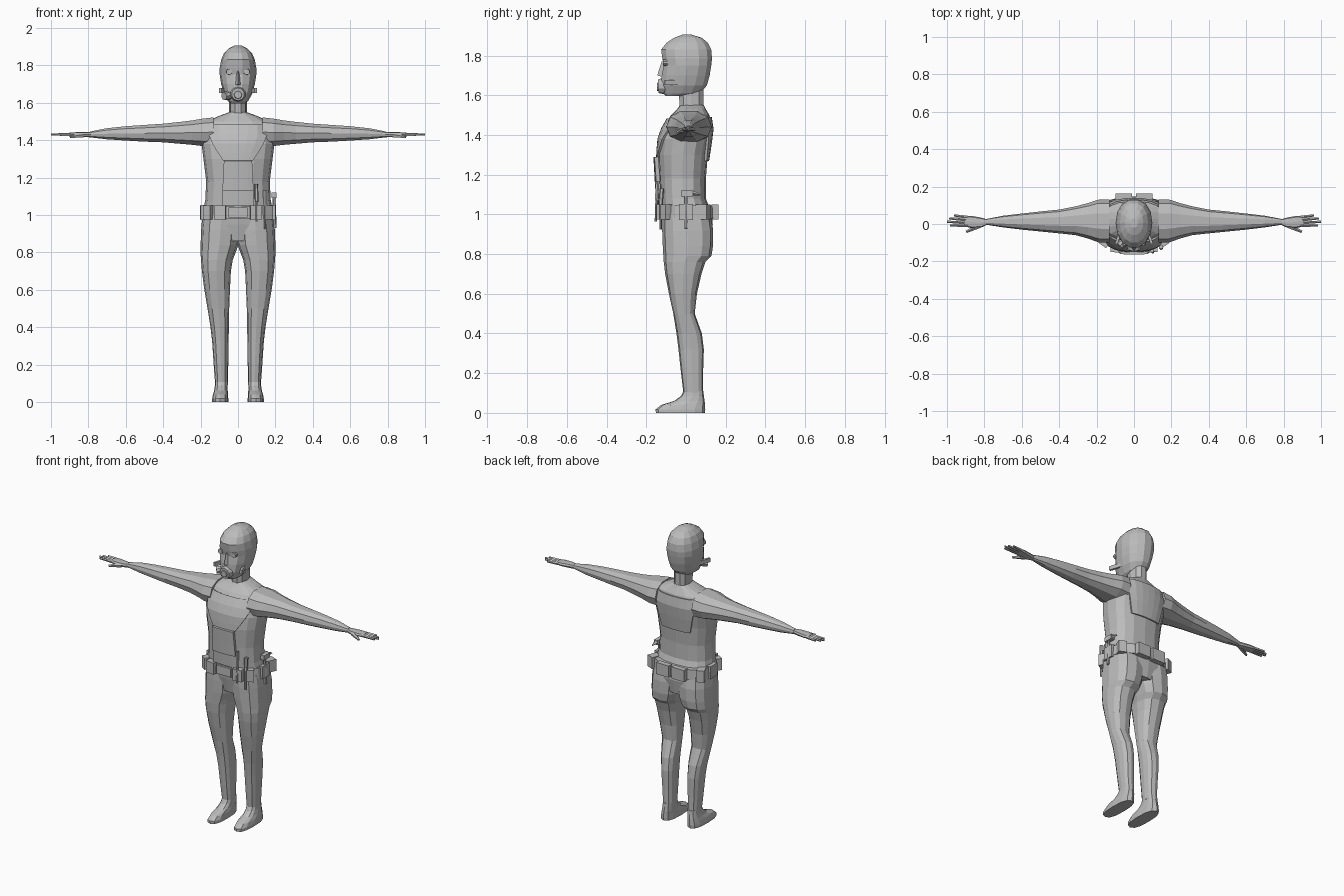
import bpy, bmesh, math
from mathutils import Vector, Matrix

grey = bpy.data.materials.new("plain_grey")
grey.diffuse_color = (0.5, 0.5, 0.5, 1)


def finish(name, bm, mirror=False):
    bmesh.ops.recalc_face_normals(bm, faces=bm.faces)
    me = bpy.data.meshes.new(name)
    bm.to_mesh(me)
    bm.free()
    me.materials.append(grey)
    ob = bpy.data.objects.new(name, me)
    bpy.context.collection.objects.link(ob)
    if mirror:
        ob.modifiers.new("mirror", 'MIRROR').use_mirror_merge = False
    return ob


def oval(u0, u1, v0, v1, sides, n=2.3):
    """Rounded-box outline inside the rectangle u0..u1, v0..v1."""
    pts = []
    for i in range(sides):
        a = 2 * math.pi * i / sides
        c, s = math.cos(a), math.sin(a)
        pts.append(((u0 + u1) / 2 + (u1 - u0) / 2 * math.copysign(abs(c) ** (2 / n), c),
                    (v0 + v1) / 2 + (v1 - v0) / 2 * math.copysign(abs(s) ** (2 / n), s)))
    return pts


def loft(name, rings, mirror=False):
    bm = bmesh.new()
    loops = [[bm.verts.new(p) for p in r] for r in rings]
    k = len(loops[0])
    for a, b in zip(loops, loops[1:]):
        for i in range(k):
            bm.faces.new((a[i], a[(i + 1) % k], b[(i + 1) % k], b[i]))
    bm.faces.new(loops[0])
    bm.faces.new(loops[-1])
    return finish(name, bm, mirror)


def stack(name, rows, sides=12, n=2.3, mirror=False):
    """Loft upward; rows are z, x0, x1, y_front, y_back."""
    return loft(name, [[(x, y, z) for x, y in oval(x0, x1, f, b, sides, n)]
                       for z, x0, x1, f, b in rows], mirror)


def box(name, c, s, mirror=False, turn=0):
    bm = bmesh.new()
    bmesh.ops.create_cube(bm, size=1, matrix=Matrix.Translation(c)
                          @ Matrix.Rotation(turn, 4, 'Z') @ Matrix.Diagonal((*s, 1)))
    return finish(name, bm, mirror)


def rod(name, a, b, r0, r1, sides=6, mirror=False):
    a, b = Vector(a), Vector(b)
    bm = bmesh.new()
    m = Matrix.Translation((a + b) / 2) @ (b - a).to_track_quat('Z', 'Y').to_matrix().to_4x4()
    bmesh.ops.create_cone(bm, cap_ends=True, segments=sides, radius1=r0, radius2=r1,
                          depth=(b - a).length, matrix=m)
    return finish(name, bm, mirror)


# torso: z, half width, front, back
TORSO = [(.86, .12, -.10, .12), (.95, .19, -.118, .135), (1.0, .19, -.125, .13),
         (1.08, .175, -.13, .10), (1.18, .17, -.135, .10), (1.3, .185, -.142, .11),
         (1.38, .195, -.135, .125), (1.45, .19, -.11, .132), (1.5, .165, -.075, .118),
         (1.53, .10, -.045, .10), (1.55, .045, -.03, .09)]
stack("torso", [(z, -w, w, f, b) for z, w, f, b in TORSO], 16, 2.5)


def torso_y(x, z, back):
    for p, q in zip(TORSO, TORSO[1:]):
        if p[0] <= z <= q[0]:
            t = (z - p[0]) / (q[0] - p[0])
            w, f, b = [p[i] + (q[i] - p[i]) * t for i in (1, 2, 3)]
            d = (b - f) / 2 * max(0, 1 - abs(x / w) ** 2.5) ** .4
            return (f + b) / 2 + (d if back else -d)


def panel(name, rows, back, lift, thick=.014):
    """Plate following the chest or back; rows are z, half width."""
    bm = bmesh.new()
    n = 6
    grid = []
    for z, w in rows:
        xs = [w * (2 * i / n - 1) for i in range(n + 1)]
        grid.append([bm.verts.new((x, torso_y(x, z, back) + (lift if back else -lift), z))
                     for x in xs])
    for a, b in zip(grid, grid[1:]):
        for i in range(n):
            bm.faces.new((a[i], a[i + 1], b[i + 1], b[i]))
    ob = finish(name, bm)
    sol = ob.modifiers.new("thickness", 'SOLIDIFY')
    sol.thickness, sol.offset = thick, 0


# vest
bib = [(1.29, .078), (1.33, .105), (1.38, .135), (1.43, .155), (1.48, .155)]
panel("vest_front", bib, False, .002)
panel("vest_back", [(1.27, .10), (1.36, .12), (1.43, .135), (1.49, .14)], True, .002)
panel("chest_pocket", [(1.13, .082), (1.2, .078), (1.29, .074)], False, .013, .02)
panel("waist_flap", [(1.05, .085), (1.13, .082)], False, .008, .012)

# neck and collar
stack("neck", [(1.5, -.06, .06, -.045, .10), (1.545, -.047, .047, -.035, .09),
               (1.64, -.047, .047, -.04, .09)], 10)

# head, chin to crown
stack("head", [(1.597, -.04, .04, -.105, -.01), (1.61, -.055, .055, -.118, .075),
               (1.65, -.077, .077, -.13, .108), (1.70, -.09, .09, -.125, .122),
               (1.75, -.098, .098, -.115, .13), (1.785, -.098, .098, -.122, .134),
               (1.83, -.09, .09, -.128, .13), (1.865, -.075, .075, -.10, .112),
               (1.89, -.05, .05, -.06, .08), (1.905, -.02, .02, -.02, .03)], 14, 2.2)
loft("nose", [[(-.008, -.105, 1.77), (.008, -.105, 1.77), (0, -.122, 1.77)],
              [(-.022, -.11, 1.69), (.022, -.11, 1.69), (0, -.145, 1.70)]])
rod("eye_lens", (.047, -.09, 1.765), (.047, -.116, 1.765), .017, .016, 10, True)

# breathing mask with one side filter
rod("mask_cup", (0, -.09, 1.648), (0, -.14, 1.645), .048, .034, 10)
rod("mask_valve", (0, -.13, 1.642), (0, -.147, 1.642), .024, .02, 8)
rod("side_filter", (-.045, -.09, 1.64), (-.075, -.115, 1.635), .024, .022, 8)
box("mask_strap", (.078, -.055, 1.665), (.014, .11, .025), True, .32)

# arms: x, bottom, top, front, back
ARM = [(.13, 1.36, 1.525, -.10, .13), (.19, 1.365, 1.518, -.098, .13),
       (.245, 1.372, 1.508, -.078, .112), (.31, 1.378, 1.5, -.06, .095),
       (.4, 1.386, 1.49, -.05, .077), (.5, 1.39, 1.483, -.04, .067),
       (.6, 1.396, 1.476, -.03, .056), (.7, 1.403, 1.465, -.018, .044),
       (.79, 1.414, 1.447, -.004, .027)]
loft("arm", [[(x, y, z) for y, z in oval(f, b, lo, hi, 10)] for x, lo, hi, f, b in ARM], True)

# hands
PALM = [(.785, 1.415, 1.444, -.004, .025), (.82, 1.416, 1.443, -.02, .035),
        (.87, 1.418, 1.442, -.022, .044), (.905, 1.421, 1.439, -.013, .042)]
loft("palm", [[(x, y, z) for y, z in oval(f, b, lo, hi, 8, 3)] for x, lo, hi, f, b in PALM], True)
for label, y0, x1, y1 in (("little", .036, .962, .046), ("ring", .022, .988, .03),
                          ("middle", .007, 1.0, .012), ("index", -.007, .985, -.008)):
    rod(label + "_finger", (.89, y0, 1.43), (x1, y1, 1.429), .0095, .006, 5, True)
rod("thumb", (.83, -.01, 1.426), (.897, -.042, 1.417), .014, .007, 5, True)

# legs, boot top to hip
stack("leg", [(.09, .054, .122, -.012, .085), (.2, .052, .13, -.025, .086),
              (.32, .05, .138, -.038, .09), (.4, .049, .147, -.048, .08),
              (.5, .047, .163, -.064, .044), (.6, .043, .18, -.086, .055),
              (.7, .038, .193, -.105, .078), (.76, .028, .198, -.112, .098),
              (.79, .016, .2, -.114, .128), (.84, -.002, .2, -.117, .136),
              (.92, -.01, .197, -.12, .137), (1.0, -.01, .19, -.12, .125)], 12, 2.5, True)

# shoes
stack("shoe", [(0, .052, .138, -.152, .095), (.018, .052, .138, -.153, .097),
               (.04, .053, .134, -.125, .096), (.06, .055, .128, -.06, .094),
               (.085, .055, .124, -.025, .09), (.11, .054, .122, -.012, .088)], 12, 2.6, True)

# belt and pouches
stack("belt", [(.98, -.195, .195, -.136, .148), (1.045, -.19, .19, -.136, .145)], 18, 2.5)
box("buckle", (0, -.135, 1.013), (.1, .025, .055))
box("front_pouch", (.095, -.132, 1.012), (.06, .04, .075), True, .12)
box("corner_pouch", (.155, -.098, 1.012), (.045, .045, .075), True, .6)
box("hip_pouch", (.185, 0, 1.012), (.032, .07, .08), True)
box("rear_side_pouch", (.168, .085, 1.012), (.05, .06, .075), True, -.4)
box("back_pouch", (.055, .146, 1.012), (.09, .034, .075), True)

# hand tools hanging on one hip
rod("hammer_handle", (.198, .0, .93), (.192, .0, 1.10), .009, .008)
box("hammer_head", (.192, .005, 1.105), (.026, .06, .03))
rod("hammer_claw", (.192, .03, 1.108), (.192, .072, 1.098), .014, .004, 4)
rod("screwdriver_shaft", (.145, -.128, .925), (.145, -.128, 1.06), .006, .006)
rod("screwdriver_grip", (.145, -.128, 1.05), (.145, -.122, 1.13), .011, .012)
rod("chisel_shaft", (.1, -.152, .965), (.1, -.148, 1.08), .006, .006)
rod("chisel_grip", (.1, -.148, 1.07), (.097, -.143, 1.165), .010, .010)
